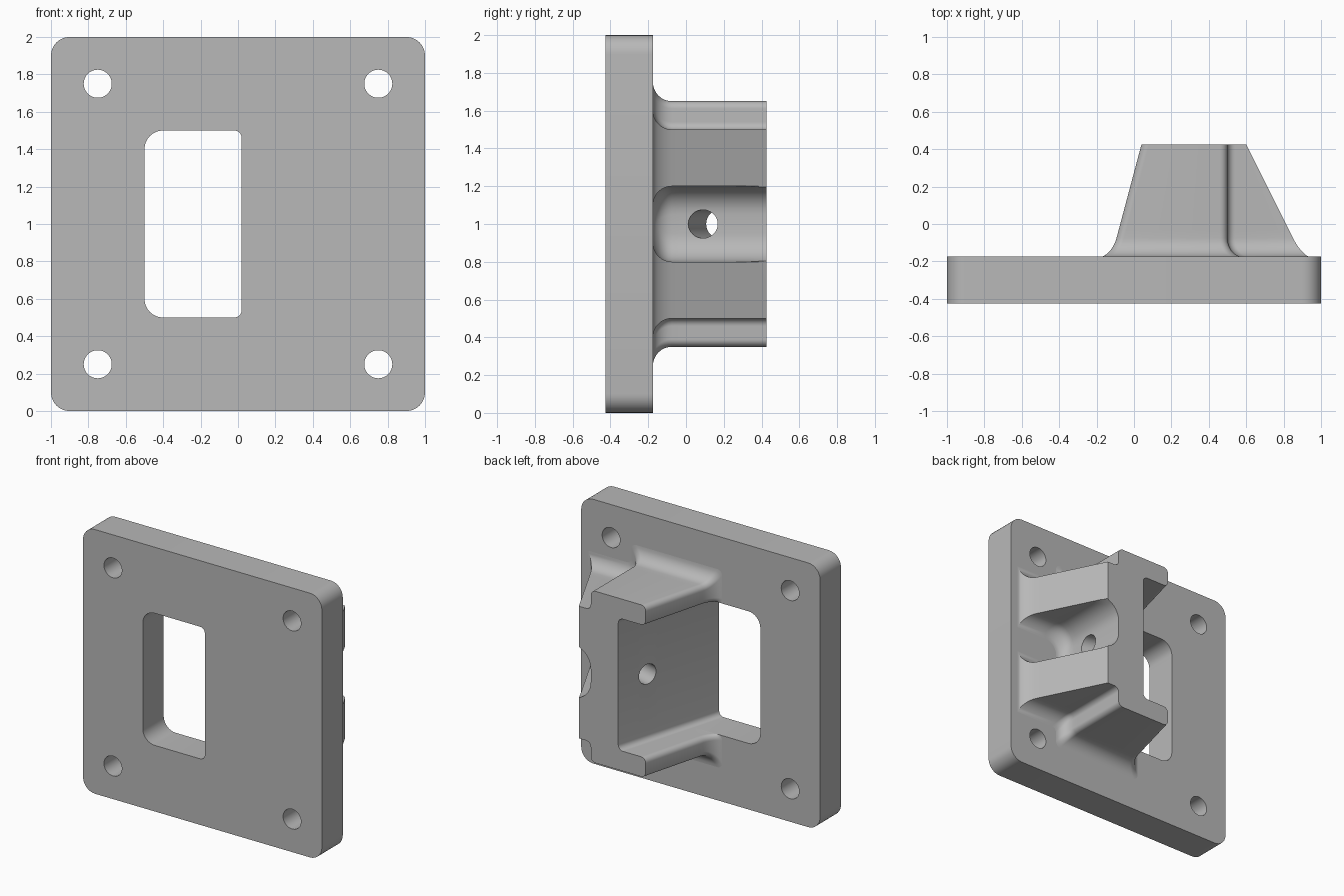
import bpy, bmesh, math
from mathutils import Vector

if "Cube" in bpy.data.objects:
    bpy.data.objects.remove(bpy.data.objects["Cube"])

FRONT, FACE, END = -0.425, -0.175, 0.425   # plate front, plate back, bracket end
BLEND = 0.1                                # fillet between bracket and plate

grey = bpy.data.materials.new("grey metal")
grey.use_nodes = True
grey.diffuse_color = (0.48, 0.48, 0.48, 1)
grey.node_tree.nodes["Principled BSDF"].inputs["Base Color"].default_value = grey.diffuse_color


def rounded(corners, steps=8):
    """Round each (x, z, radius) corner of a closed outline."""
    out = []
    for i, (x, z, r) in enumerate(corners):
        p = Vector((x, z))
        if r == 0:
            out.append(p)
            continue
        a = (Vector(corners[i - 1][:2]) - p).normalized()
        b = (Vector(corners[(i + 1) % len(corners)][:2]) - p).normalized()
        half = a.angle(b) / 2
        centre = p + (a + b).normalized() * (r / math.sin(half))
        reach = r / math.tan(half)
        start, stop = p + a * reach - centre, p + b * reach - centre
        sweep = start.angle_signed(stop)
        for k in range(steps + 1):
            t = -sweep * k / steps
            c, s = math.cos(t), math.sin(t)
            out.append(centre + Vector((start.x * c - start.y * s, start.x * s + start.y * c)))
    return out


def loft(name, sections):
    """Skin a list of (y, outline) sections into a closed solid."""
    bm = bmesh.new()
    rings = [[bm.verts.new((p.x, y, p.y)) for p in pts] for y, pts in sections]
    for a, b in zip(rings, rings[1:]):
        for i in range(len(a)):
            bm.faces.new((a[i - 1], a[i], b[i], b[i - 1]))
    bm.faces.new(rings[0])
    bm.faces.new(rings[-1])
    bmesh.ops.remove_doubles(bm, verts=bm.verts, dist=1e-5)
    bmesh.ops.recalc_face_normals(bm, faces=bm.faces)
    mesh = bpy.data.meshes.new(name)
    bm.to_mesh(mesh)
    bm.free()
    obj = bpy.data.objects.new(name, mesh)
    bpy.context.collection.objects.link(obj)
    mesh.materials.append(grey)
    return obj


def drill(location, axis, depth):
    bpy.ops.mesh.primitive_cylinder_add(vertices=48, radius=0.075, depth=depth, location=location)
    obj = bpy.context.object
    obj.name = "hole_cutter"
    obj.rotation_euler = Vector(axis).to_track_quat('Z', 'Y').to_euler()
    obj.data.materials.append(grey)
    return obj


def cut(obj, cutters):
    """Subtract the cutters, then discard them."""
    bpy.ops.object.select_all(action='DESELECT')
    bpy.context.view_layer.objects.active = obj
    obj.select_set(True)
    for c in cutters:
        c.hide_render = True
        mod = obj.modifiers.new("cut", 'BOOLEAN')
        mod.operation, mod.solver, mod.object = 'DIFFERENCE', 'EXACT', c
        bpy.ops.object.modifier_apply(modifier=mod.name)
    for c in cutters:
        bpy.data.objects.remove(c)
    bpy.ops.object.shade_smooth_by_angle(angle=math.radians(30))


def inner_x(y):
    """Slanted inside face of the web, continuing through the window."""
    return 0.02 + 0.294 * (y - FRONT)


def window_outline(y):
    x = inner_x(y)
    return rounded([(-0.5, 0.5, 0.1), (x, 0.5, 0.04), (x, 1.5, 0.04), (-0.5, 1.5, 0.1)])


def bracket_outline(y, o):
    """C-shaped section with stepped flanges and a pocket; o is the fillet flare."""
    inner = inner_x(y)
    tip = 0.04 - 0.267 * (END - y) - 0.6 * o
    side = 0.5 + 0.8 * o
    rib = 0.6 + 0.5 * (END - y) + 0.4 * o
    pocket_r = min(0.15, 0.195 - o)
    upper = [(inner, 1.5, 0.04), (tip, 1.5, 0.04),
             (tip, 1.65 + o, 0.04), (side, 1.65 + o, 0.04),
             (side, 1.5 + o, 0.04), (rib, 1.5 + o, 0),
             (rib, 1.2 - o, 0), (side, 1.2 - o, pocket_r)]
    lower = [(x, 2 - z, r) for x, z, r in reversed(upper)]
    pts = rounded(upper + lower)
    for p in pts:
        p.x = min(p.x, rib)
    return pts


# Mounting plate with slanted window and four bolt holes
plate_outline = rounded([(-1, 0, 0.1), (1, 0, 0.1), (1, 2, 0.1), (-1, 2, 0.1)])
plate = loft("mounting_plate", [(FRONT, plate_outline), (FACE, plate_outline)])
window = loft("window_cutter", [(y, window_outline(y)) for y in (FRONT - 0.05, FACE + 0.05)])
bolts = [drill((x, -0.3, z), (0, 1, 0), 0.5) for x in (-0.75, 0.75) for z in (0.25, 1.75)]
cut(plate, [window] + bolts)

# Channel bracket flaring into the plate
sections = []
for k in range(9):
    t = math.pi / 2 * k / 8
    y = FACE + BLEND * (1 - math.cos(t))
    sections.append((y, bracket_outline(y, BLEND * (1 - math.sin(t)))))
for k in range(1, 13):
    y = FACE + BLEND + (END - FACE - BLEND) * k / 12
    sections.append((y, bracket_outline(y, 0)))
bracket = loft("channel_bracket", sections)

# Cross hole, square to the slanted inside face
cut(bracket, [drill((0.36, 0.131, 1), (1, -0.294, 0), 0.7)])
